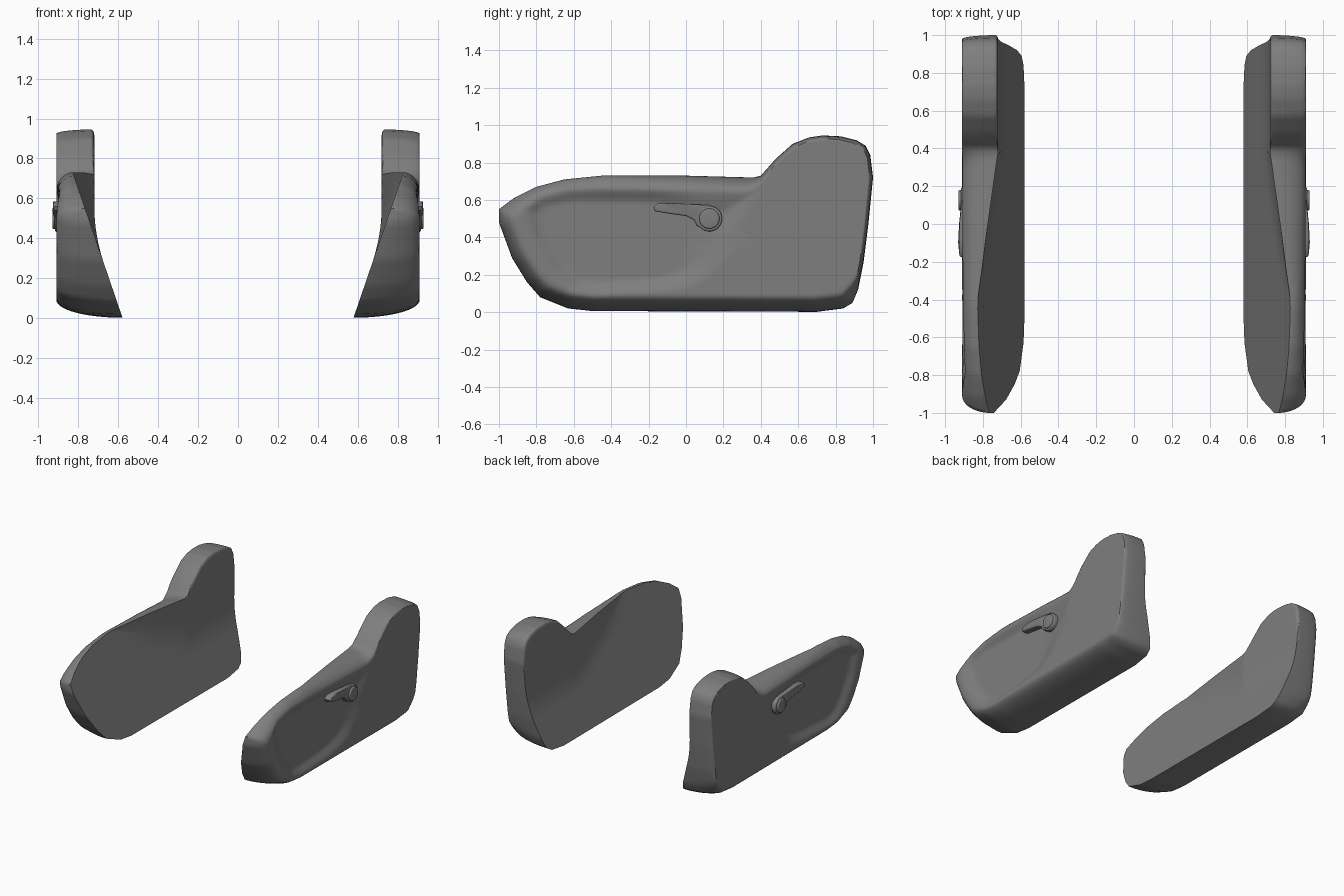
import bpy, bmesh, math
from mathutils import Vector

if "Cube" in bpy.data.objects:
    bpy.data.objects.remove(bpy.data.objects["Cube"])

X_OUT = 0.91

# Side outline (y, z) and outline of the shallow recess on the outer face
OUTLINE = [(-1, .55), (-1, .48), (-.93, .29), (-.85, .16), (-.78, .08), (-.63, .02), (-.5, .006),
           (.7, .002), (.84, .02), (.89, .05), (.92, .12), (.95, .27), (.975, .47), (1, .72),
           (.985, .84), (.96, .89), (.91, .92), (.83, .94), (.73, .945), (.66, .935), (.57, .9),
           (.48, .82), (.4, .73), (.36, .72), (0, .73), (-.45, .73), (-.65, .71), (-.8, .67), (-.92, .61)]
RECESS = [(-.88, .55), (-.83, .38), (-.72, .2), (-.62, .1), (-.5, .08), (0, .11), (.14, .18),
          (.25, .34), (.33, .5), (.41, .67), (.1, .66), (-.3, .67), (-.62, .675), (-.8, .64)]

dark = bpy.data.materials.new("dark_plastic")
dark.diffuse_color = (.21, .21, .21, 1)
dark.use_nodes = True
dark.node_tree.nodes["Principled BSDF"].inputs["Base Color"].default_value = dark.diffuse_color


def smooth(a, b, t):
    t = min(1, max(0, (t - a) / (b - a)))
    return t * t * (3 - 2 * t)


def edge_distance(poly, p):
    best = 9
    for i, a in enumerate(poly):
        a, b = Vector(a), Vector(poly[i - 1])
        t = min(1, max(0, (p - a).dot(b - a) / (b - a).length_squared))
        best = min(best, (p - a - t * (b - a)).length)
    return best


def inside(poly, p):
    hit = False
    for i, (y1, z1) in enumerate(poly):
        y2, z2 = poly[i - 1]
        if (z1 > p.y) != (z2 > p.y) and p.x < y1 + (p.y - z1) * (y2 - y1) / (z2 - z1):
            hit = not hit
    return hit


def rounding(d, r):
    return math.sqrt(1 - max(0, 1 - d / r) ** 2)


def inner_x(p):
    # Leaning inner face, turning vertical towards the rear lobe
    lean = .578 + .342 * p.y
    limit = .83 - .11 * min(1, max(0, (p.x + .4) / .78))
    k = .05
    h = max(k - abs(lean - limit), 0) / k
    x = min(lean, limit) - h * h * k / 4 * smooth(-.5, 0, p.x)
    soft = smooth(.38, .5, p.x) * smooth(.55, .8, p.y)
    return x + .016 * soft * (1 - rounding(edge_distance(OUTLINE, p), .03))


def outer_x(p):
    # Rounded rim, tighter on the lobe, with the recess pressed in
    d = edge_distance(OUTLINE, p)
    lobe = max(smooth(.3, .45, p.x) * smooth(.5, .7, p.y),
               smooth(.75, .93, p.x) * smooth(.03, .2, p.y))
    f = rounding(d, .09 - .07 * lobe)
    rec = 0
    if inside(RECESS, p):
        width = .09 + .08 * smooth(-.2, .2, p.x)
        rec = .032 * smooth(0, width, edge_distance(RECESS, p))
    xi = inner_x(p)
    return xi + (X_OUT - rec - xi) * f


def finish(bm, name, angle):
    bmesh.ops.recalc_face_normals(bm, faces=bm.faces)
    me = bpy.data.meshes.new(name)
    bm.to_mesh(me)
    bm.free()
    me.materials.append(dark)
    ob = bpy.data.objects.new(name, me)
    bpy.context.collection.objects.link(ob)
    bpy.ops.object.select_all(action='DESELECT')
    ob.select_set(True)
    bpy.context.view_layer.objects.active = ob
    bpy.ops.object.shade_smooth_by_angle(angle=math.radians(angle))
    mod = ob.modifiers.new("mirror", 'MIRROR')
    mod.use_mirror_merge = False
    return ob


# Side trim: rings shrink from the outline to a centre, on both faces
def side_trim():
    pts = []
    for i, b in enumerate(OUTLINE):
        a, b = Vector(OUTLINE[i - 1]), Vector(b)
        n = max(1, math.ceil((b - a).length / .03))
        pts += [a.lerp(b, k / n) for k in range(n)]
    centre = Vector((.46, .38))
    rings = 32
    bm = bmesh.new()
    rim = [bm.verts.new((inner_x(p), p.x, p.y)) for p in pts]
    n = len(pts)
    for func in (outer_x, inner_x):
        prev = rim
        for k in range(1, rings):
            s = 1 - (k / rings) ** 2.3
            ring = []
            for p in pts:
                q = centre.lerp(p, s)
                ring.append(bm.verts.new((func(q), q.x, q.y)))
            for i in range(n):
                bm.faces.new((prev[i - 1], prev[i], ring[i], ring[i - 1]))
            prev = ring
        tip = bm.verts.new((func(centre), centre.x, centre.y))
        for i in range(n):
            bm.faces.new((prev[i - 1], prev[i], tip))
    return finish(bm, "seat_side_trim", 50)


# Flat part: (y, z) profile pushed outwards, with a softened outer rim
def raised_part(name, profile, x0, x1, bevel, tilt=0):
    bm = bmesh.new()
    base = bm.faces.new([bm.verts.new((x0, y, z)) for y, z in profile])
    top = bmesh.ops.extrude_face_region(bm, geom=[base])['geom']
    tops = [v for v in top if isinstance(v, bmesh.types.BMVert)]
    for v in tops:
        v.co.x = x1 - tilt * abs(v.co.y + .08)
    edges = [e for e in bm.edges if all(v in tops for v in e.verts)]
    bmesh.ops.bevel(bm, geom=edges, offset=bevel, segments=3, affect='EDGES', profile=.5)
    return finish(bm, name, 40)


def circle(r, n=32):
    return [(.125 + r * math.cos(2 * math.pi * i / n), .5 + r * math.sin(2 * math.pi * i / n))
            for i in range(n)]


side_trim()

# Recline lever: arm, hub and cap
ARM = [(-.175, .56), (-.165, .54), (-.1, .528), (0, .514), (.04, .495), (.06, .46), (.12, .44),
       (.17, .5), (.165, .55), (.12, .572), (.02, .578), (-.08, .584), (-.15, .58)]
raised_part("lever_arm", ARM, .865, .933, .01, .1)
raised_part("lever_hub", circle(.068), .865, .917, .008)
raised_part("lever_cap", circle(.054), .865, .93, .008)
